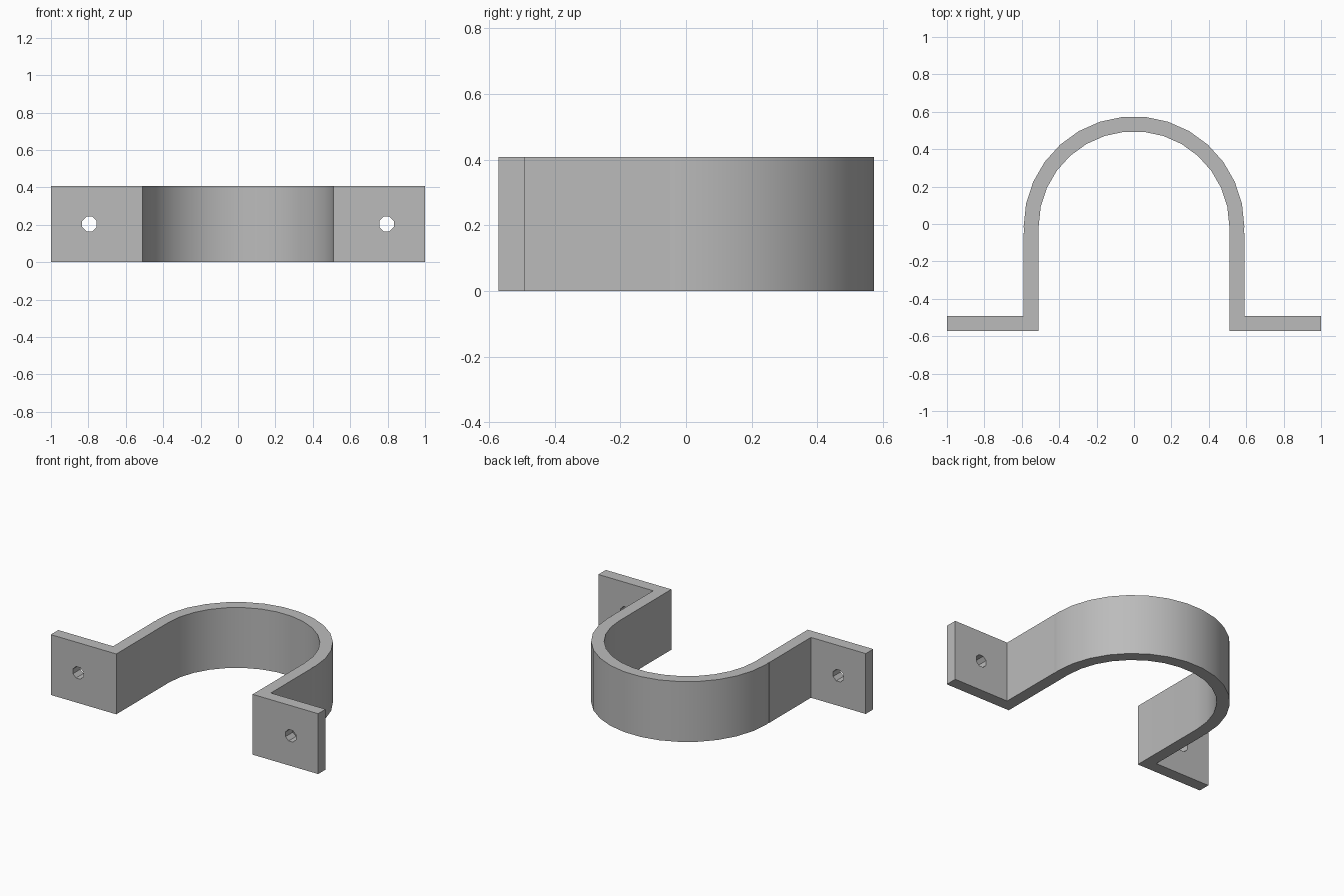
import bpy, bmesh, math
from mathutils import Matrix

cube = bpy.data.objects.get("Cube")
if cube:
    bpy.data.objects.remove(cube, do_unlink=True)

HEIGHT = 0.408
INNER, OUTER = 0.51, 0.59      # half-widths of the strap
FRONT, TAB_BACK = -0.572, -0.492
CENTRE_Y = -0.0145             # centre of the arch
JOINT_Y = -0.048               # where the arch meets the straight legs
STEP = math.radians(12)

grey = bpy.data.materials.new("plain_grey")
grey.use_nodes = True
colour = (0.5, 0.5, 0.5, 1)
grey.diffuse_color = colour
grey.node_tree.nodes["Principled BSDF"].inputs["Base Color"].default_value = colour


def arc(radius):
    return [(radius * math.cos(i * STEP), CENTRE_Y + radius * math.sin(i * STEP))
            for i in range(16)]


def make_object(name, bm):
    bmesh.ops.recalc_face_normals(bm, faces=bm.faces)
    mesh = bpy.data.meshes.new(name)
    bm.to_mesh(mesh)
    bm.free()
    mesh.materials.append(grey)
    obj = bpy.data.objects.new(name, mesh)
    bpy.context.collection.objects.link(obj)
    return obj


# Strap outline: right-hand tab and leg, arch, then the mirrored tab and leg
notch = OUTER - (CENTRE_Y - JOINT_Y) * math.tan(STEP / 2)
foot = [(1, FRONT), (1, TAB_BACK), (OUTER, TAB_BACK), (OUTER, JOINT_Y), (notch, JOINT_Y)]
mirrored = [(-x, y) for x, y in reversed(foot)]
outline = (foot + arc(OUTER) + mirrored + [(-INNER, FRONT)]
           + arc(INNER)[::-1] + [(INNER, FRONT)])

bm = bmesh.new()
base = bm.faces.new([bm.verts.new((x, y, 0)) for x, y in outline])
wall = bmesh.ops.extrude_face_region(bm, geom=[base])["geom"]
bmesh.ops.translate(bm, vec=(0, 0, HEIGHT),
                    verts=[v for v in wall if isinstance(v, bmesh.types.BMVert)])
strap = make_object("strap_clamp", bm)

# Screw holes through both tabs
bm = bmesh.new()
for side in (-1, 1):
    place = (Matrix.Translation((side * 0.795, (FRONT + TAB_BACK) / 2, HEIGHT / 2))
             @ Matrix.Rotation(math.pi / 2, 4, 'X')
             @ Matrix.Rotation(math.pi / 8, 4, 'Z'))
    bmesh.ops.create_cone(bm, cap_ends=True, segments=8, radius1=0.042,
                          radius2=0.042, depth=0.3, matrix=place)
cutter = make_object("screw_hole_cutter", bm)
cutter.hide_render = True
cutter.hide_set(True)

holes = strap.modifiers.new("screw_holes", 'BOOLEAN')
holes.operation = 'DIFFERENCE'
holes.solver = 'EXACT'
holes.object = cutter

# Smooth the arch, keep the corners sharp
bpy.ops.object.select_all(action='DESELECT')
strap.select_set(True)
bpy.context.view_layer.objects.active = strap
bpy.ops.object.modifier_apply(modifier="screw_holes")
bpy.data.objects.remove(cutter, do_unlink=True)
bpy.ops.object.shade_smooth_by_angle(angle=math.radians(30))
